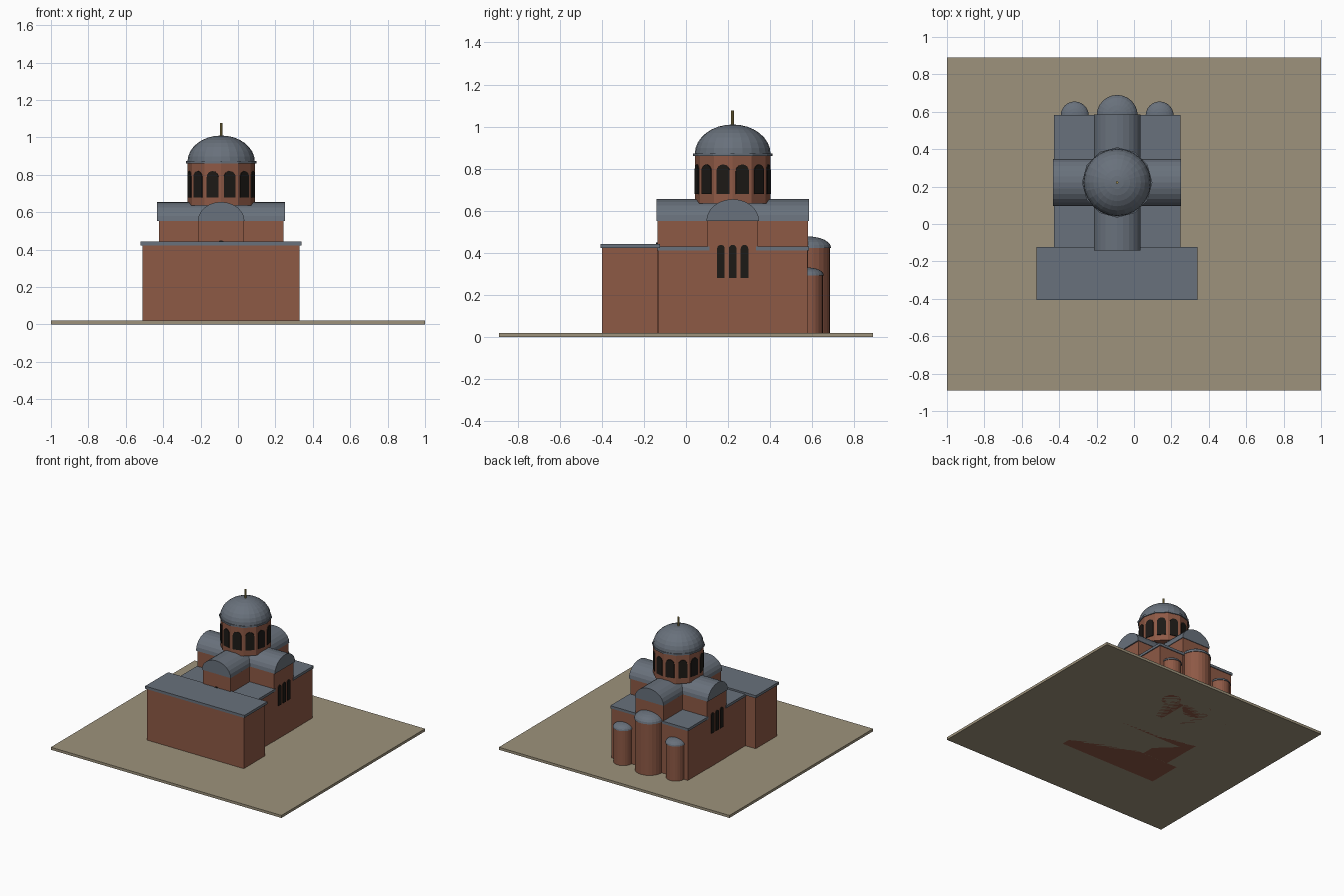
import bpy, bmesh
from math import pi, sin, cos
from mathutils import Matrix, Vector

if "Cube" in bpy.data.objects:
    bpy.data.objects.remove(bpy.data.objects["Cube"])

CX, CY = -0.09, 0.222          # centre of the crossing


def material(name, rgb):
    m = bpy.data.materials.new(name)
    m.diffuse_color = (*rgb, 1)
    m.use_nodes = True
    m.node_tree.nodes["Principled BSDF"].inputs["Base Color"].default_value = m.diffuse_color
    return m


BRICK = material("brick", (0.27, 0.10, 0.06))
LEAD = material("lead_roof", (0.14, 0.165, 0.20))
DARK = material("dark_opening", (0.012, 0.01, 0.008))
EARTH = material("earth", (0.34, 0.29, 0.20))
GILT = material("gilt", (0.35, 0.27, 0.08))


def finish(name, bm, mat):
    bmesh.ops.recalc_face_normals(bm, faces=bm.faces)
    me = bpy.data.meshes.new(name)
    bm.to_mesh(me)
    bm.free()
    me.materials.append(mat)
    ob = bpy.data.objects.new(name, me)
    bpy.context.collection.objects.link(ob)
    return ob


def box(name, x0, x1, y0, y1, z0, z1, mat):
    bm = bmesh.new()
    bmesh.ops.create_cube(bm, size=1)
    for v in bm.verts:
        v.co = Vector(((x0 + x1) / 2 + v.co.x * (x1 - x0),
                       (y0 + y1) / 2 + v.co.y * (y1 - y0),
                       (z0 + z1) / 2 + v.co.z * (z1 - z0)))
    return finish(name, bm, mat)


def cylinder(name, x, y, r, z0, z1, n, mat):
    bm = bmesh.new()
    bmesh.ops.create_cone(bm, cap_ends=True, segments=n, radius1=r, radius2=r, depth=z1 - z0,
                          matrix=Matrix.Translation((x, y, (z0 + z1) / 2)))
    return finish(name, bm, mat)


def dome(name, x, y, r, z0, height, n, rings, mat):
    # upper half of a flattened sphere, closed underneath
    bm = bmesh.new()
    bmesh.ops.create_uvsphere(bm, u_segments=n, v_segments=rings * 2, radius=1)
    bmesh.ops.bisect_plane(bm, geom=bm.verts[:] + bm.edges[:] + bm.faces[:], dist=1e-5,
                           plane_co=(0, 0, 0), plane_no=(0, 0, -1), clear_outer=True)
    bmesh.ops.holes_fill(bm, edges=[e for e in bm.edges if e.is_boundary])
    bmesh.ops.transform(bm, verts=bm.verts,
                        matrix=Matrix.Translation((x, y, z0)) @ Matrix.Diagonal((r, r, height, 1)))
    return finish(name, bm, mat)


def prism(name, pts, depth, mat, matrix):
    # profile in local x/z, extruded evenly about local y
    bm = bmesh.new()
    face = bm.faces.new([bm.verts.new((x, -depth / 2, z)) for x, z in pts])
    new = bmesh.ops.extrude_face_region(bm, geom=[face])["geom"]
    bmesh.ops.translate(bm, vec=(0, depth, 0),
                        verts=[v for v in new if isinstance(v, bmesh.types.BMVert)])
    bmesh.ops.transform(bm, verts=bm.verts, matrix=matrix)
    return finish(name, bm, mat)


def arc(half, rise, z, n):
    return [(half * cos(pi * i / n), z + rise * sin(pi * i / n)) for i in range(n + 1)]


def window(name, angle, dist, offset, width, z0, z1):
    # arched panel set on a wall facing the given direction from the crossing
    h = width / 2
    pts = [(-h, z0), (h, z0)] + arc(h, h, z1 - h, 8)
    m = (Matrix.Translation((CX, CY, 0)) @ Matrix.Rotation(angle - pi / 2, 4, 'Z')
         @ Matrix.Translation((offset, dist, 0)))
    return prism(name, pts, 0.012, DARK, m)


# ground slab
box("ground_slab", -1, 1, -0.89, 0.89, 0, 0.02, EARTH)

# entrance hall across the front
box("narthex_walls", -0.51, 0.33, -0.40, -0.135, 0, 0.425, BRICK)
box("narthex_roof", -0.52, 0.34, -0.407, -0.123, 0.423, 0.443, LEAD)

# four low corner bays
for sx, side in ((-1, "left"), (1, "right")):
    for sy, end in ((-1, "front"), (1, "back")):
        def span(c, s, a, b):
            return sorted((c + s * a, c + s * b))
        box(f"corner_bay_{end}_{side}", *span(CX, sx, 0.11, 0.331),
            *span(CY, sy, 0.11, 0.356), 0, 0.412, BRICK)
        box(f"corner_roof_{end}_{side}", *span(CX, sx, 0.11, 0.338),
            *span(CY, sy, 0.11, 0.362), 0.41, 0.43, LEAD)

# cross arms with barrel vaults
box("cross_arm_side", CX - 0.333, CX + 0.333, CY - 0.12, CY + 0.12, 0, 0.555, BRICK)
box("cross_arm_long", CX - 0.12, CX + 0.12, CY - 0.358, CY + 0.358, 0, 0.555, BRICK)
centre = Matrix.Translation((CX, CY, 0))
vault = arc(0.125, 0.103, 0.552, 12)
prism("vault_long", vault, 0.726, LEAD, centre)
prism("vault_side", vault, 0.684, LEAD, centre @ Matrix.Rotation(pi / 2, 4, 'Z'))

# triple windows in both side arms, small window over the narthex
for side, ang in (("right", 0), ("left", pi)):
    for i in (-1, 0, 1):
        window(f"arm_window_{side}_{i + 2}", ang, 0.333, i * 0.056, 0.036, 0.28, 0.438)
window("front_arm_window", -pi / 2, 0.358, 0, 0.04, 0.29, 0.449)

# three rounded apses on the back
for name, dx, r, h, rise in (("main", 0, 0.105, 0.425, 0.055),
                             ("left", -0.227, 0.07, 0.295, 0.037),
                             ("right", 0.227, 0.07, 0.295, 0.037)):
    cylinder(f"apse_wall_{name}", CX + dx, 0.58, r, 0, h, 24, BRICK)
    dome(f"apse_roof_{name}", CX + dx, 0.58, r + 0.005, h - 0.002, rise, 24, 6, LEAD)

# twelve-sided drum with arched openings
cylinder("drum", CX, CY, 0.18, 0.635, 0.865, 12, BRICK)
for i in range(12):
    window(f"drum_window_{i + 1}", pi / 12 + i * pi / 6, 0.173, 0, 0.064, 0.68, 0.82)
cylinder("drum_cornice", CX, CY, 0.188, 0.86, 0.873, 12, LEAD)

# dome and finial
dome("dome", CX, CY, 0.18, 0.87, 0.14, 24, 8, LEAD)
cylinder("finial", CX, CY, 0.007, 1.0, 1.077, 8, GILT)
